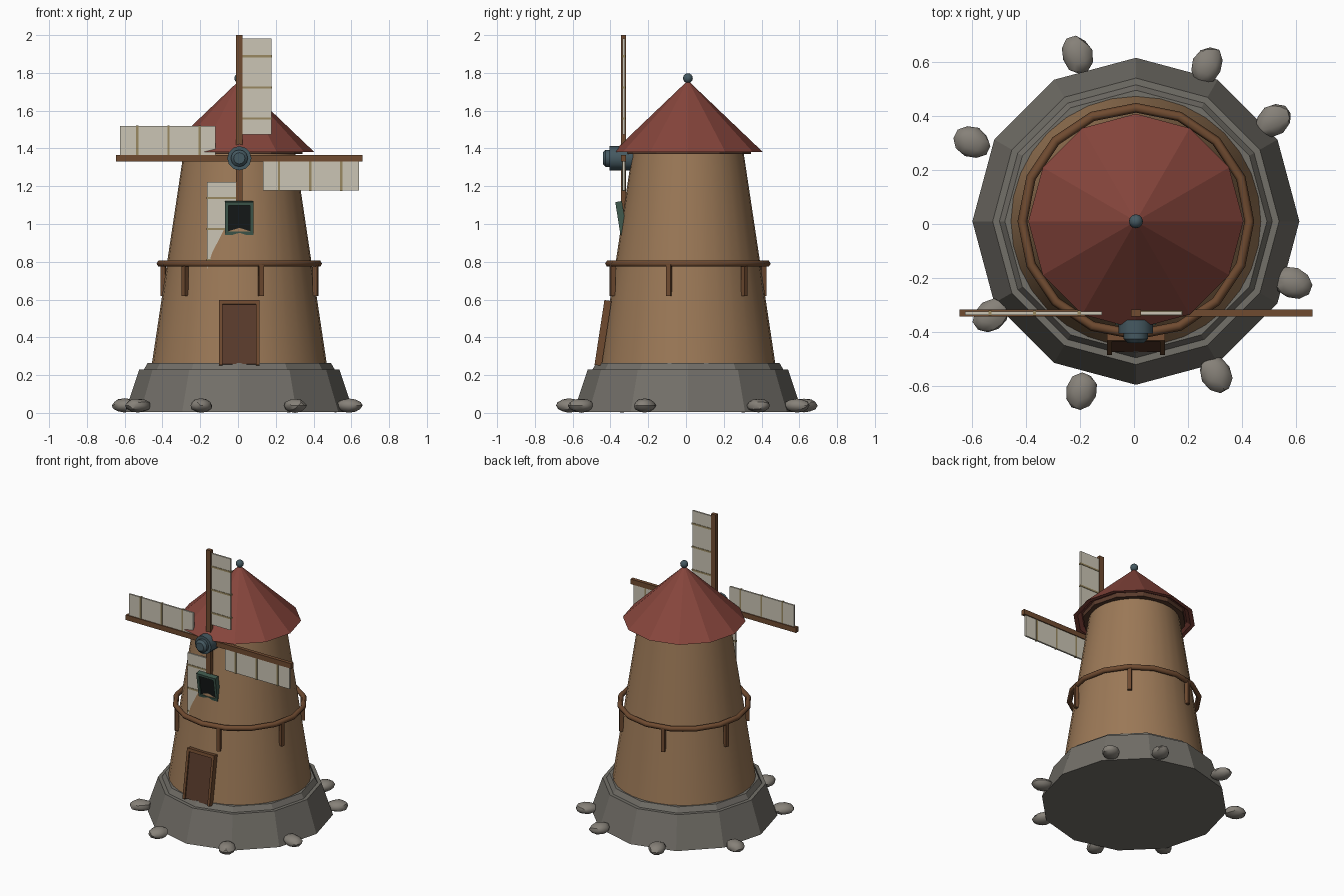
import bpy, bmesh, random
from math import pi, cos, sin, radians, atan2
from mathutils import Matrix, Vector

if "Cube" in bpy.data.objects:
    bpy.data.objects.remove(bpy.data.objects["Cube"])

random.seed(4)
CX, CY = 0.007, 0.01


def mat(name, col):
    m = bpy.data.materials.new(name)
    m.diffuse_color = (*col, 1)
    m.use_nodes = True
    m.node_tree.nodes["Principled BSDF"].inputs["Base Color"].default_value = m.diffuse_color
    return m


STONE = mat("stone", (0.17, 0.16, 0.14))
ROCK = mat("rock", (0.24, 0.22, 0.19))
PLASTER = mat("plaster", (0.33, 0.19, 0.095))
ROOF = mat("roof_red", (0.24, 0.06, 0.045))
WOOD = mat("wood", (0.16, 0.07, 0.03))
DARKWOOD = mat("dark_wood", (0.10, 0.043, 0.025))
CANVAS = mat("canvas", (0.6, 0.56, 0.46))
SLAT = mat("slat", (0.32, 0.25, 0.12))
METAL = mat("metal", (0.06, 0.10, 0.12))
GREEN = mat("green_paint", (0.05, 0.10, 0.075))
GLASS = mat("dark_glass", (0.008, 0.01, 0.01))


def finish(name, bm, m, smooth=None):
    bmesh.ops.recalc_face_normals(bm, faces=bm.faces)
    me = bpy.data.meshes.new(name)
    bm.to_mesh(me)
    bm.free()
    ob = bpy.data.objects.new(name, me)
    bpy.context.collection.objects.link(ob)
    me.materials.append(m)
    if smooth:
        bpy.ops.object.select_all(action='DESELECT')
        ob.select_set(True)
        bpy.context.view_layer.objects.active = ob
        bpy.ops.object.shade_smooth_by_angle(angle=radians(smooth))
    return ob


def lathe(name, profile, n, m, M=None, closed=False, smooth=None):
    """Revolve (radius, z) points about z; ends capped unless closed."""
    bm = bmesh.new()
    rings = []
    for r, z in profile:
        rings.append([bm.verts.new((r * cos(2 * pi * i / n), r * sin(2 * pi * i / n), z))
                      for i in range(n)])
    pairs = list(zip(rings, rings[1:]))
    if closed:
        pairs.append((rings[-1], rings[0]))
    else:
        bm.faces.new(rings[0])
        bm.faces.new(rings[-1])
    for a, b in pairs:
        for i in range(n):
            j = (i + 1) % n
            bm.faces.new((a[i], a[j], b[j], b[i]))
    bmesh.ops.remove_doubles(bm, verts=bm.verts, dist=1e-5)
    bm.transform(M if M is not None else Matrix.Translation((CX, CY, 0)))
    return finish(name, bm, m, smooth)


def box(name, lo, hi, m, M=Matrix()):
    bm = bmesh.new()
    lo, hi = Vector(lo), Vector(hi)
    bmesh.ops.create_cube(bm, size=1, matrix=M @ Matrix.Translation((lo + hi) / 2)
                          @ Matrix.Diagonal((*(hi - lo), 1)))
    return finish(name, bm, m)


# Stone footing, tower body, roof
lathe("stone_base", [(0.605, 0.005), (0.53, 0.23), (0.505, 0.23), (0.485, 0.265)], 12, STONE)
lathe("tower", [(0.463, 0.26), (0.294, 1.385)], 32, PLASTER, smooth=40)
lathe("roof", [(0.30, 1.40), (0.345, 1.40), (0.37, 1.38), (0.398, 1.38), (0.0, 1.76)], 12, ROOF)
lathe("roof_band", [(0.29, 1.37), (0.335, 1.37), (0.335, 1.41), (0.29, 1.41)], 12, DARKWOOD, closed=True)
bm = bmesh.new()
bmesh.ops.create_uvsphere(bm, u_segments=12, v_segments=8, radius=0.026,
                          matrix=Matrix.Translation((CX, CY, 1.772)))
finish("roof_finial", bm, METAL, 60)

# Gallery rail with six posts
ring = [(0.42 + 0.018 * cos(k * pi / 3), 0.79 + 0.018 * sin(k * pi / 3)) for k in range(6)]
lathe("gallery_rail", ring, 16, WOOD, closed=True, smooth=65)
for k in range(6):
    M = Matrix.Translation((CX, CY, 0)) @ Matrix.Rotation(radians(-14 + 60 * k), 4, 'Z')
    box(f"rail_post_{k+1}", (0.402, -0.013, 0.62), (0.428, 0.013, 0.79), WOOD, M)

# Door leaning with the wall
D = Matrix.Translation((CX, -0.44, 0.425)) @ Matrix.Rotation(radians(-8.7), 4, 'X')
box("door_panel", (-0.09, -0.008, -0.17), (0.09, 0.02, 0.155), DARKWOOD, D)
for s in (-1, 1):
    box("door_jamb_" + ("left" if s < 0 else "right"),
        (s * 0.098 - 0.009, -0.018, -0.175), (s * 0.098 + 0.009, 0.02, 0.155), WOOD, D)
box("door_lintel", (-0.107, -0.018, 0.15), (0.107, 0.02, 0.172), WOOD, D)

# Window
W = Matrix.Translation((CX, -0.343, 1.032)) @ Matrix.Rotation(radians(9), 4, 'X')
box("window_glass", (-0.06, -0.01, -0.075), (0.06, 0.015, 0.075), GLASS, W)
for s in (-1, 1):
    box("window_side_" + ("left" if s < 0 else "right"),
        (s * 0.066 - 0.009, -0.018, -0.088), (s * 0.066 + 0.009, 0.018, 0.088), GREEN, W)
    box("window_" + ("sill" if s < 0 else "head"),
        (-0.06, -0.018, s * 0.079 - 0.009), (0.06, 0.018, s * 0.079 + 0.009), GREEN, W)

# Hub pointing to the front
H = Matrix.Translation((CX, 0, 1.348)) @ Matrix.Rotation(pi / 2, 4, 'X')
lathe("hub", [(0.064, 0.27), (0.064, 0.405)], 12, METAL, H, smooth=35)
lathe("hub_cap", [(0.045, 0.40), (0.045, 0.425), (0.03, 0.44)], 12, METAL, H, smooth=35)

# Four sails: spar, canvas and three slats, turned about the hub
for k in range(4):
    S = Matrix.Translation((CX, -0.33, 1.348)) @ Matrix.Rotation(k * pi / 2, 4, 'Y')
    box(f"sail_spar_{k+1}", (-0.018, -0.013, 0.0), (0.018, 0.013, 0.653), WOOD, S)
    box(f"sail_canvas_{k+1}", (0.017, -0.006, 0.125), (0.17, 0.006, 0.633), CANVAS, S)
    for i, d in enumerate((0.21, 0.375, 0.54)):
        box(f"sail_slat_{k+1}_{i+1}", (0.015, -0.009, d - 0.006), (0.173, 0.009, d + 0.006), SLAT, S)

# Loose rocks round the footing
for k, (x, y) in enumerate([(-.21, .625), (.27, .587), (.517, .384), (.587, -.218),
                            (.302, -.555), (-.195, -.62), (-.53, -.34), (-.60, .303)]):
    bm = bmesh.new()
    bmesh.ops.create_icosphere(bm, subdivisions=2, radius=1)
    for v in bm.verts:
        v.co *= random.uniform(0.95, 1.05)
    bm.transform(Matrix.Translation((x, y, 0.039)) @ Matrix.Rotation(atan2(y, x), 4, 'Z')
                 @ Matrix.Diagonal((0.072, 0.057, 0.037, 1)))
    finish(f"rock_{k+1}", bm, ROCK, 30)
